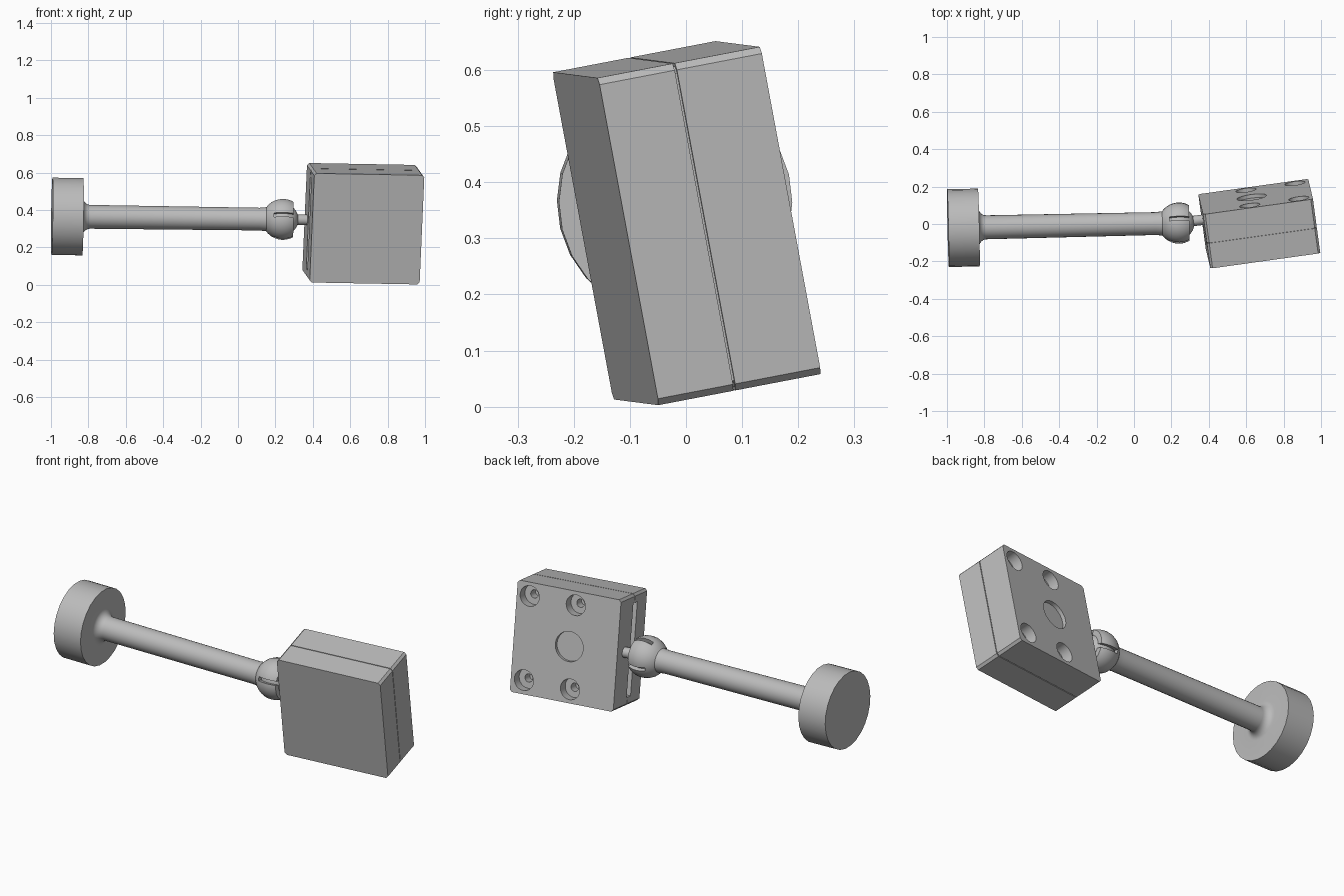
import bpy
import bmesh
from math import cos, sin, pi, radians
from mathutils import Matrix, Vector

if "Cube" in bpy.data.objects:
    bpy.data.objects.remove(bpy.data.objects["Cube"], do_unlink=True)

# One flat grey for everything
grey = bpy.data.materials.new("plain grey")
grey.use_nodes = True
GREY = (0.5, 0.5, 0.5, 1)
grey.diffuse_color = GREY
grey.node_tree.nodes["Principled BSDF"].inputs["Base Color"].default_value = GREY


def make_object(name, bm, matrix):
    bmesh.ops.recalc_face_normals(bm, faces=bm.faces)
    mesh = bpy.data.meshes.new(name)
    bm.to_mesh(mesh)
    bm.free()
    mesh.materials.append(grey)
    obj = bpy.data.objects.new(name, mesh)
    obj.matrix_world = matrix
    bpy.context.collection.objects.link(obj)
    return obj


def loft(name, rings, matrix):
    """Skin a list of equal-sized point rings and cap both ends."""
    bm = bmesh.new()
    loops = [[bm.verts.new(p) for p in ring] for ring in rings]
    n = len(loops[0])
    for a, b in zip(loops, loops[1:]):
        for i in range(n):
            j = (i + 1) % n
            bm.faces.new((a[i], a[j], b[j], b[i]))
    bm.faces.new(loops[0])
    bm.faces.new(loops[-1])
    return make_object(name, bm, matrix)


def lathe(name, profile, matrix, sides=26):
    """Turn a (distance, radius) profile about the local x axis."""
    turn = [2 * pi * i / sides for i in range(sides)]
    return loft(name, [[(t, r * cos(a), r * sin(a)) for a in turn]
                       for t, r in profile], matrix)


def box(name, size, centre, matrix):
    bm = bmesh.new()
    bmesh.ops.create_cube(bm, size=1)
    bmesh.ops.scale(bm, vec=size, verts=bm.verts)
    bmesh.ops.translate(bm, vec=centre, verts=bm.verts)
    return make_object(name, bm, matrix)


def cut(targets, cutter):
    """Subtract the cutter from each target, then discard it."""
    bpy.context.view_layer.update()
    for obj in targets:
        bpy.context.view_layer.objects.active = obj
        mod = obj.modifiers.new("cut", 'BOOLEAN')
        mod.operation = 'DIFFERENCE'
        mod.solver = 'EXACT'
        mod.object = cutter
        bpy.ops.object.modifier_apply(modifier=mod.name)
    bpy.data.objects.remove(cutter, do_unlink=True)


def arc(t, r, radius, start, end, steps):
    angles = [radians(start + (end - start) * i / steps) for i in range(steps + 1)]
    return [(t + radius * cos(a), r + radius * sin(a)) for a in angles]


# Arm frame: origin at the ball joint, local x pointing away from the base
joint = Vector((0.24, 0.005, 0.35))
direction = Vector((1, 0.022, -0.0135))
arm_frame = (Matrix.Translation(joint)
             @ direction.to_track_quat('X', 'Z').to_matrix().to_4x4()
             @ Matrix.Rotation(radians(-14), 4, 'X'))

# Base disc, filleted rod and hollow ball socket in one turned piece
profile = [(-1.235, 0.208), (-1.07, 0.208)]
profile += arc(-1.03, 0.104, 0.04, 180, 270, 6)
profile += [(-0.125, 0.061)]
profile += arc(0, 0, 0.11, 144, 60, 12)
profile += arc(0, 0, 0.087, 51, 175, 14)
arm = lathe("arm_with_socket", profile, arm_frame)

# Two crossing saw cuts leave four slots round the socket
for size in ((0.2, 0.3, 0.022), (0.2, 0.022, 0.3)):
    cut([arm], box("slot_cutter", size, (0.05, 0, 0), arm_frame))

# Block frame: x across, y towards the back, z up the block
block_frame = Matrix.Translation((0.67, 0.0015, 0.327)) @ Matrix((
    (0.990, -0.135, 0.046, 0),
    (0.136, 0.973, -0.181, 0),
    (-0.015, 0.188, 0.982, 0),
    (0, 0, 0, 1)))
HALF, DEPTH, CHAMFER = 0.297, 0.1485, 0.012


def square_ring(y, half):
    c = half - CHAMFER
    quarter = [(half, -c), (half, c)]
    ring = []
    for k in range(4):
        ring += [Matrix.Rotation(k * pi / 2, 2) @ Vector(p) for p in quarter]
    return [(p.x, y, p.y) for p in ring]


# Front plate, and rear body with a stepped lip that makes the seam
front = loft("front_plate", [square_ring(-DEPTH, HALF), square_ring(-0.011, HALF)],
             block_frame)
rear = loft("rear_body", [square_ring(-0.011, HALF - 0.006), square_ring(-0.007, HALF - 0.006),
                          square_ring(-0.007, HALF), square_ring(DEPTH, HALF)],
            block_frame)

# Long slot down the side facing the arm
cut([front, rear], box("side_slot_cutter", (0.12, 0.045, 0.5), (-HALF, -0.02, 0), block_frame))


def drill(x, z, radius, depth):
    """Bore into the back face."""
    spot = block_frame @ Matrix.Translation((x, DEPTH, z)) @ Matrix.Rotation(pi / 2, 4, 'Z')
    cut([rear], lathe("drill", [(-depth, radius), (0.05, radius)], spot, 24))


# Four counterbored screw holes and a shallow central recess
for x in (0.223, -0.042):
    for z in (0.223, -0.223):
        drill(x, z, 0.055, 0.055)
        drill(x, z, 0.022, 0.11)
drill(-0.021, 0, 0.08, 0.02)

# Ball and thin stem joining the arm to the block
local_joint = block_frame.inverted() @ joint
stem_frame = block_frame @ Matrix.Translation(local_joint)
lathe("stem", [(0, 0.028), (-HALF - local_joint.x + 0.01, 0.028)], stem_frame, 20)
ball_bm = bmesh.new()
bmesh.ops.create_uvsphere(ball_bm, u_segments=26, v_segments=16, radius=0.084)
ball = make_object("joint_ball", ball_bm, stem_frame)

# Smooth the round surfaces and keep the edges crisp
bpy.ops.object.select_all(action='DESELECT')
for obj in bpy.context.collection.objects:
    if obj.type == 'MESH' and obj.data.materials and obj.data.materials[0] == grey:
        obj.select_set(True)
        bpy.context.view_layer.objects.active = obj
bpy.ops.object.shade_smooth_by_angle(angle=radians(32))
